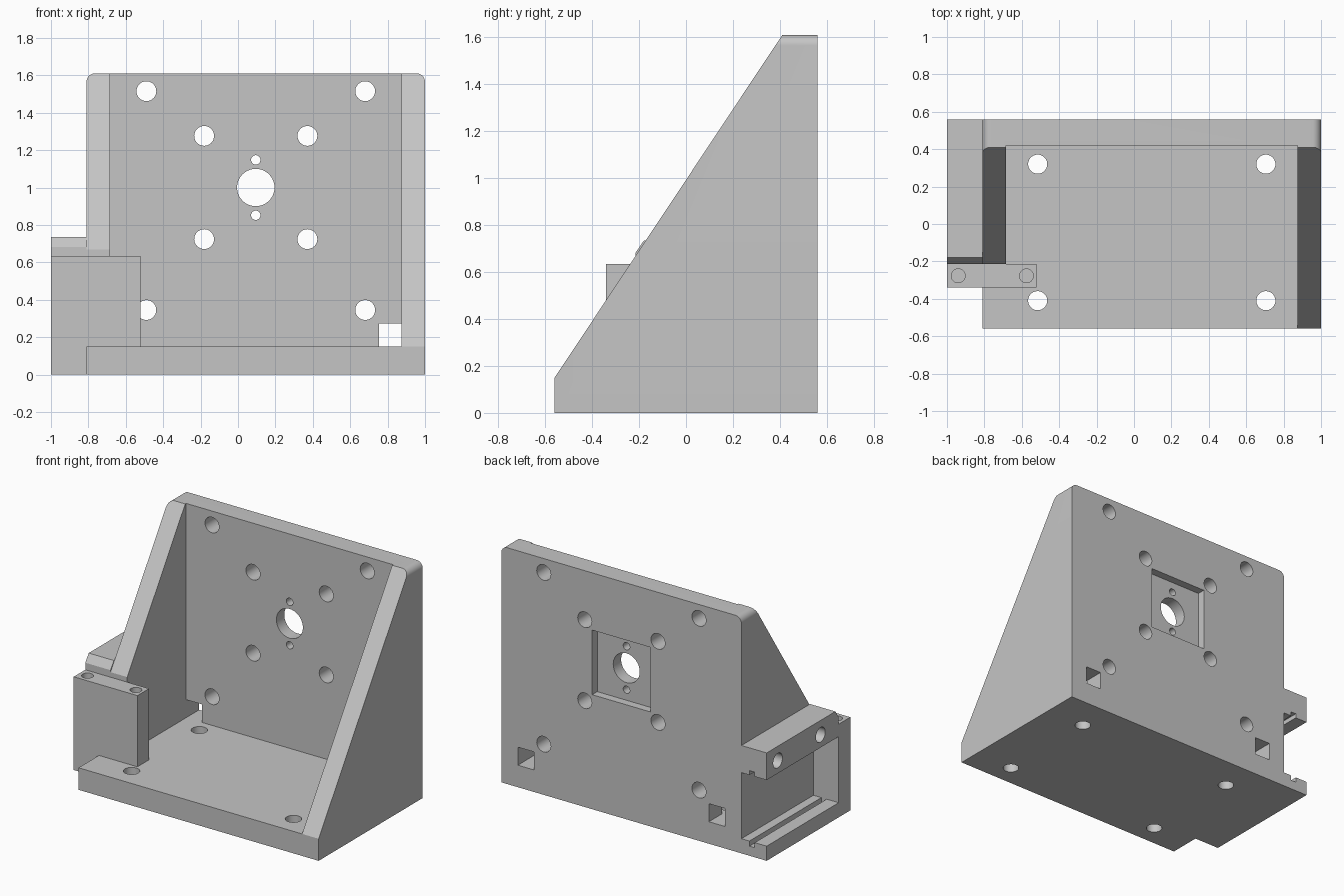
import bpy
import bmesh
from math import sin, cos, pi, radians
from mathutils import Vector

cube = bpy.data.objects.get("Cube")
if cube:
    bpy.data.objects.remove(cube, do_unlink=True)

grey = bpy.data.materials.new("light_grey")
grey.use_nodes = True
colour = (0.56, 0.56, 0.56, 1)
grey.diffuse_color = colour
grey.node_tree.nodes["Principled BSDF"].inputs["Base Color"].default_value = colour


def prism(name, points, axis, lo, hi):
    """Extrude a 2D outline along an axis; points use the other two axes in order."""
    def place(p, t):
        co = list(p)
        co.insert("xyz".index(axis), t)
        return Vector(co)
    bm = bmesh.new()
    face = bm.faces.new([bm.verts.new(place(p, lo)) for p in points])
    new = bmesh.ops.extrude_face_region(bm, geom=[face])["geom"]
    shift = place((0, 0), hi - lo)
    bmesh.ops.translate(bm, vec=shift, verts=[v for v in new if isinstance(v, bmesh.types.BMVert)])
    bmesh.ops.recalc_face_normals(bm, faces=bm.faces)
    mesh = bpy.data.meshes.new(name)
    bm.to_mesh(mesh)
    bm.free()
    mesh.materials.append(grey)
    obj = bpy.data.objects.new(name, mesh)
    bpy.context.collection.objects.link(obj)
    return obj


def rect(a0, a1, b0, b1):
    return [(a0, b0), (a1, b0), (a1, b1), (a0, b1)]


def arc(a, b, r, start, end, steps):
    angles = [start + (end - start) * i / steps for i in range(steps + 1)]
    return [(a + r * cos(t), b + r * sin(t)) for t in angles]


def circle(a, b, r, sides=40):
    return arc(a, b, r, 0, 2 * pi, sides)[:-1]


def combine(target, tool, operation="DIFFERENCE"):
    """Apply one boolean and discard its helper."""
    tool.hide_render = True
    mod = target.modifiers.new("cut", "BOOLEAN")
    mod.operation, mod.solver, mod.object = operation, "EXACT", tool
    bpy.context.view_layer.objects.active = target
    bpy.ops.object.modifier_apply(modifier=mod.name)
    bpy.data.objects.remove(tool, do_unlink=True)


def cut(target, points, axis, lo, hi):
    combine(target, prism("cutter", points, axis, lo, hi))


# Main dimensions
LEFT, RIGHT, OUTER = 1.0, -0.81, -1.0
BACK, FRONT, TOP, FLOOR = 0.56, -0.56, 1.61, 0.15
WALL, R = 0.125, 0.045
PLATE_Y, BLOCK_Y = 0.42, -0.215

# Bracket: rounded outline trimmed to the sloping side profile
outline = [(RIGHT, 0), (LEFT, 0)]
outline += arc(LEFT - R, TOP - R, R, 0, pi / 2, 10)
outline += arc(RIGHT + R, TOP - R, R, pi / 2, pi, 10)
bracket = prism("angle_bracket", outline, "y", FRONT, BACK)
slope = [(-2, FLOOR - (2 + FRONT) * 1.505), (0.41, TOP), (0.41, 3), (-2, 3)]
cut(bracket, slope, "x", -2, 2)

# Open interior, and the right wall shortened behind the block
cut(bracket, rect(RIGHT + WALL, LEFT - WALL, FLOOR, 3), "y", -2, PLATE_Y)
cut(bracket, rect(-2, RIGHT + WALL + 0.05, FLOOR, 3), "y", -2, BLOCK_Y)

# Back plate: pocket, centre bore, bolt holes and cable openings
CX, CZ = 0.095, 1.0
cut(bracket, rect(CX - 0.22, CX + 0.22, CZ - 0.22, CZ + 0.22), "y", 0.505, 1)
holes = [(CX, CZ, 0.1), (CX, CZ + 0.148, 0.025), (CX, CZ - 0.148, 0.025)]
for sx in (-1, 1):
    for sz in (-1, 1):
        holes.append((CX + sx * 0.276, CZ + sz * 0.276, 0.053))
        holes.append((CX + sx * 0.585, 0.93 + sz * 0.585, 0.053))
for x, z, r in holes:
    cut(bracket, circle(x, z, r), "y", 0.3, 1)
for x in (RIGHT + WALL, LEFT - 2 * WALL + 0.005):
    cut(bracket, rect(x, x + 0.12, FLOOR, 0.273), "y", 0.3, 1)

# Base bolt holes
for x in (-0.515, 0.705):
    for y in (-0.41, 0.32):
        cut(bracket, circle(x, y, 0.051), "z", -1, 0.3)

# Side block in front of the rails, stepped over the base, with two top holes
steps = [(OUTER, 0), (RIGHT, 0), (RIGHT, FLOOR), (-0.52, FLOOR), (-0.52, 0.635), (OUTER, 0.635)]
block = prism("side_block", steps, "y", -0.34, BLOCK_Y)
for x in (-0.94, -0.575):
    cut(block, circle(x, -0.277, 0.037), "z", 0.3, 1)


# Rails on the right side, each with a slot along the facing side
def rail(name, outer_z, inner_z, slot_z):
    g0, g1 = -0.91, -0.87
    section = [(OUTER, outer_z), (RIGHT, outer_z), (RIGHT, inner_z), (g1, inner_z),
               (g1, slot_z), (g0, slot_z), (g0, inner_z), (OUTER, inner_z)]
    return prism(name, section, "y", BLOCK_Y, BACK)


lower = rail("lower_rail", 0, 0.1, 0.065)
upper = rail("upper_rail", 0.735, 0.55, 0.58)
cut(upper, [(-0.265, 0.61), (-0.155, 0.77), (-0.265, 0.77)], "x", -2, 0)
for y in (0.44, -0.02):
    cut(upper, circle(y, 0.637, 0.05), "x", -2, 0)

# Smooth hole walls and rounded corners, keep edges sharp
for obj in (bracket, block, lower, upper):
    bpy.ops.object.select_all(action="DESELECT")
    obj.select_set(True)
    bpy.context.view_layer.objects.active = obj
    bpy.ops.object.shade_smooth_by_angle(angle=radians(30))
